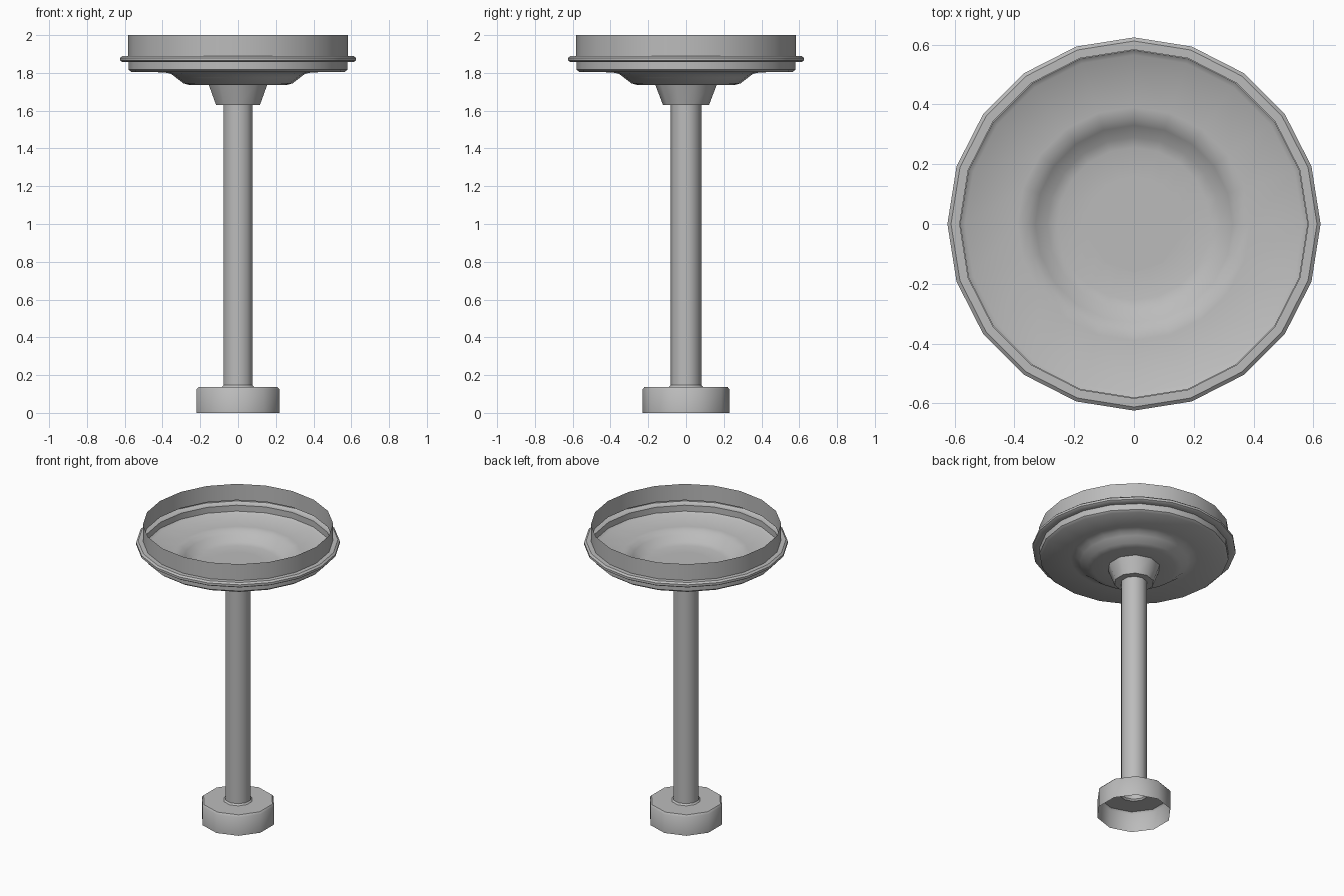
import bpy, bmesh, math

cube = bpy.data.objects.get("Cube")
if cube:
    bpy.data.objects.remove(cube, do_unlink=True)

metal = bpy.data.materials.new("grey_metal")
metal.use_nodes = True
grey = (0.5, 0.5, 0.5, 1.0)
metal.diffuse_color = grey
metal.node_tree.nodes["Principled BSDF"].inputs["Base Color"].default_value = grey


def lathe(name, profile, sides, cap_start=False, cap_end=False):
    """Turn a bottom-to-top (radius, z) profile into an open shell around z."""
    bm = bmesh.new()
    rings = []
    for r, z in profile:
        angles = [math.pi / 2 + math.tau * i / sides for i in range(sides)]
        rings.append([bm.verts.new((r * math.cos(a), r * math.sin(a), z)) for a in angles])
    for low, high in zip(rings, rings[1:]):
        for i in range(sides):
            j = (i + 1) % sides
            bm.faces.new((low[i], low[j], high[j], high[i]))
    if cap_start:
        bm.faces.new(rings[0][::-1])
    if cap_end:
        bm.faces.new(rings[-1])
    mesh = bpy.data.meshes.new(name)
    bm.to_mesh(mesh)
    bm.free()
    mesh.materials.append(metal)
    obj = bpy.data.objects.new(name, mesh)
    bpy.context.collection.objects.link(obj)
    bpy.ops.object.select_all(action="DESELECT")
    obj.select_set(True)
    bpy.context.view_layer.objects.active = obj
    bpy.ops.object.shade_smooth_by_angle(angle=math.radians(40))
    return obj


# Hollow foot, open underneath, running into the tubular pole
lathe("foot_and_pole", [
    (0.23, 0), (0.23, 0.125), (0.22, 0.137), (0.09, 0.137),
    (0.081, 0.147), (0.081, 1.63)], 10)

# Tapered collar between the pole and the dish
lathe("collar", [(0.081, 1.63), (0.122, 1.63), (0.163, 1.738)], 10, cap_end=True)

# Thin dish with a sunken middle
lathe("dish", [
    (0.15, 1.735), (0.255, 1.735), (0.29, 1.745), (0.33, 1.776),
    (0.355, 1.795), (0.39, 1.803), (0.565, 1.805), (0.58, 1.817),
    (0.58, 1.857)], 20)

# Bulging rim band that joins the dish to the upright wall
lathe("rim_band", [
    (0.58, 1.857), (0.612, 1.857), (0.624, 1.865), (0.624, 1.88),
    (0.612, 1.89), (0.583, 1.89)], 20)

# Upright open wall
lathe("rim_wall", [(0.583, 1.89), (0.583, 2.0)], 20)
